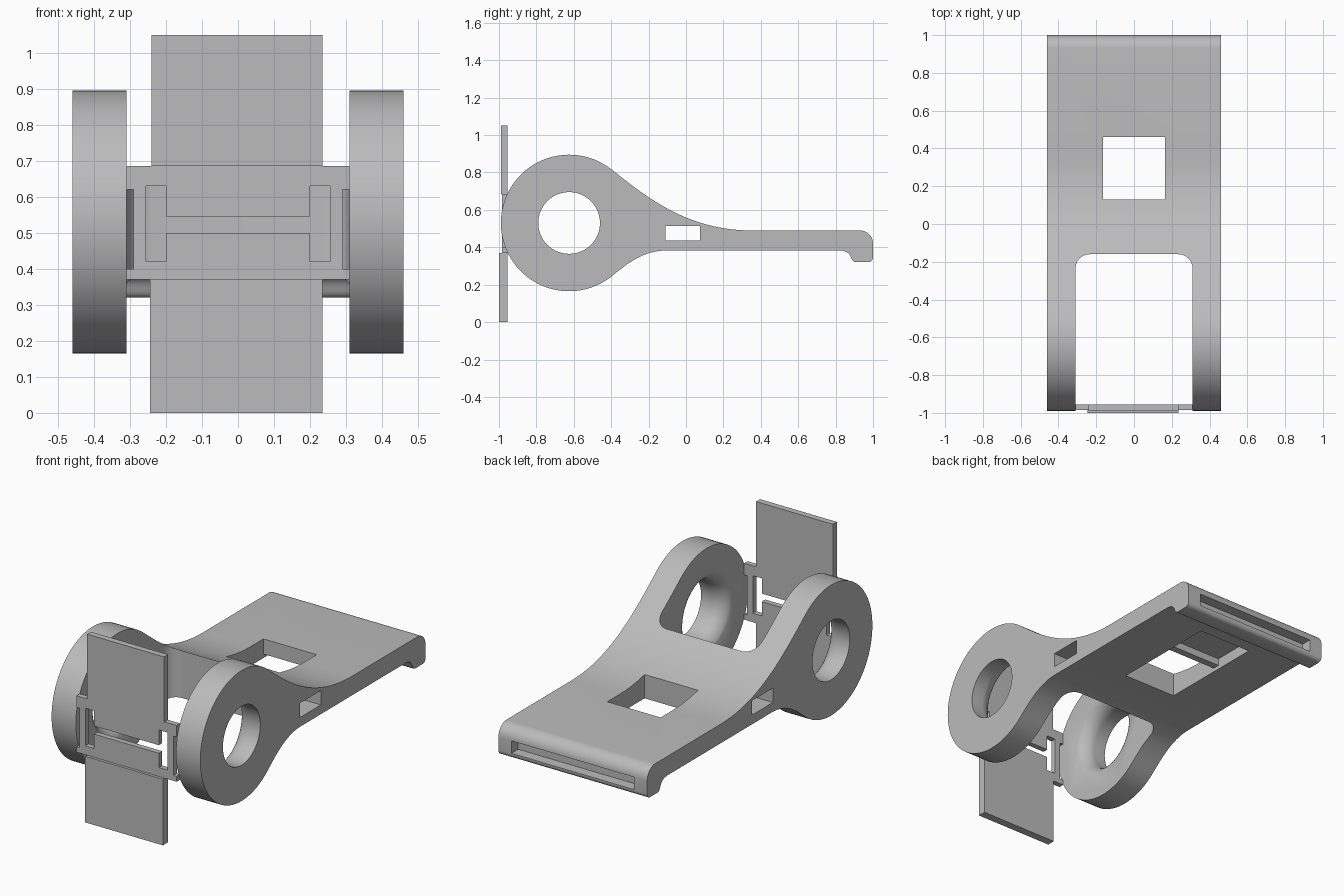
import bpy, bmesh
from math import sin, cos, pi, radians
from mathutils import Vector
from mathutils.geometry import interpolate_bezier

old = bpy.data.objects.get("Cube")
if old:
    bpy.data.objects.remove(old)

grey = bpy.data.materials.new("plain_grey")
grey.use_nodes = True
colour = (0.5, 0.5, 0.5, 1)
grey.diffuse_color = colour
grey.node_tree.nodes["Principled BSDF"].inputs["Base Color"].default_value = colour


def finish(name, bm):
    bmesh.ops.recalc_face_normals(bm, faces=bm.faces)
    mesh = bpy.data.meshes.new(name)
    bm.to_mesh(mesh)
    bm.free()
    mesh.materials.append(grey)
    obj = bpy.data.objects.new(name, mesh)
    bpy.context.collection.objects.link(obj)
    return obj


def extrude(name, pts, axis, lo, hi):
    """Prism from a 2D outline along axis x (points y,z), y (x,z) or z (x,y)."""
    place = {"x": lambda p, d: (d, p[0], p[1]),
             "y": lambda p, d: (p[0], d, p[1]),
             "z": lambda p, d: (p[0], p[1], d)}[axis]
    bm = bmesh.new()
    face = bm.faces.new([bm.verts.new(place(p, lo)) for p in pts])
    shift = Vector(place((0, 0), hi - lo))
    new = bmesh.ops.extrude_face_region(bm, geom=[face])["geom"]
    bmesh.ops.translate(bm, vec=shift, verts=[v for v in new if isinstance(v, bmesh.types.BMVert)])
    return finish(name, bm)


def box(name, x, y, z):
    return extrude(name, [(x[0], y[0]), (x[1], y[0]), (x[1], y[1]), (x[0], y[1])], "z", *z)


def lathe_x(name, profile, cy, cz, steps=64):
    """Solid of revolution about an x-parallel axis; profile is (x, radius)."""
    bm = bmesh.new()
    rings = [[bm.verts.new((x, cy + r * cos(2 * pi * i / steps), cz + r * sin(2 * pi * i / steps)))
              for i in range(steps)] for x, r in profile]
    for a, b in zip(rings, rings[1:]):
        for i in range(steps):
            j = (i + 1) % steps
            bm.faces.new((a[i], a[j], b[j], b[i]))
    bm.faces.new(rings[0])
    bm.faces.new(rings[-1])
    return finish(name, bm)


def arc(cx, cy, r, start, end, n):
    angles = [radians(start + (end - start) * i / n) for i in range(n + 1)]
    return [(cx + r * cos(a), cy + r * sin(a)) for a in angles]


def bezier(p0, p1, p2, p3, n):
    return [(p.x, p.y) for p in interpolate_bezier(*[Vector((*p, 0)) for p in (p0, p1, p2, p3)], n)]


def cut(target, cutters):
    for c in cutters:
        mod = target.modifiers.new("cut", "BOOLEAN")
        mod.operation = "DIFFERENCE"
        mod.solver = "EXACT"
        mod.object = c
        bpy.context.view_layer.objects.active = target
        bpy.ops.object.modifier_apply(modifier=mod.name)
        bpy.data.objects.remove(c)


# Lever body: side outline with ring, neck, flat paddle and end lip
ring_y, ring_z = -0.625, 0.53
outline = arc(ring_y, ring_z, 0.365, 52, 310, 60)
outline += bezier(outline[-1], (-0.30, 0.325), (-0.22, 0.383), (-0.10, 0.383), 14)[1:]
outline += bezier((0.82, 0.383), (0.90, 0.383), (0.87, 0.32), (0.91, 0.32), 10)
outline += arc(0.975, 0.345, 0.025, -90, 0, 5)
outline += arc(0.93, 0.42, 0.07, 0, 90, 10)
outline += bezier((0.35, 0.49), (0.0, 0.49), (-0.22, 0.677), outline[0], 24)[:-1]
body = extrude("lever_body", outline, "x", -0.46, 0.46)

# Gap between the two arms, with rounded inner corners
gap = [(-0.31, -1.2), (0.31, -1.2)]
gap += arc(0.235, -0.235, 0.075, 0, 90, 8) + arc(-0.235, -0.235, 0.075, 90, 180, 8)
cutters = [extrude("arm_gap", gap, "z", -0.2, 1.2)]

# Ring bores, flaring towards the inside
for side in (-1, 1):
    flare = [(0.39 - 0.09 * sin(t), 0.165 + 0.10 * (1 - cos(t)))
             for t in [i * pi / 20 for i in range(11)]]
    bore = [(0.5, 0.165)] + flare + [(0.27, 0.265)]
    cutters.append(lathe_x("bore", [(side * x, r) for x, r in bore], ring_y, ring_z))

# Paddle window, hollow behind it underneath, side slot and end slot
cutters += [
    box("window", (-0.165, 0.165), (0.13, 0.46), (0.2, 0.8)),
    box("under_pocket", (-0.165, 0.165), (0.50, 0.75), (0.3, 0.445)),
    box("lip_trim", (-0.165, 0.165), (0.45, 0.51), (0.3, 0.405)),
    box("side_slot", (-0.6, 0.6), (-0.11, 0.075), (0.435, 0.515)),
    box("end_slot", (-0.38, 0.38), (0.94, 1.1), (0.35, 0.42)),
]
cut(body, cutters)
bpy.ops.object.select_all(action="DESELECT")
body.select_set(True)
bpy.context.view_layer.objects.active = body
bpy.ops.object.shade_smooth_by_angle(angle=radians(30))

# Front buckle plate with side notches and an H-shaped opening
half = [(0.31, 0.37), (0.31, 0.40), (0.29, 0.40), (0.29, 0.62), (0.31, 0.62), (0.31, 0.685)]
plate = extrude("buckle_plate", half + [(-x, z) for x, z in reversed(half)], "y", -0.985, -0.955)
opening = [(0.20, 0.50), (0.20, 0.42), (0.255, 0.42), (0.255, 0.63), (0.20, 0.63), (0.20, 0.545)]
cut(plate, [extrude("h_opening", opening + [(-x, z) for x, z in reversed(opening)], "y", -1.2, -0.8)])

# Strap plates above and below the buckle
box("upper_strap", (-0.24, 0.235), (-0.99, -0.955), (0.685, 1.05))
box("lower_strap", (-0.245, 0.235), (-1.0, -0.955), (0, 0.37))
